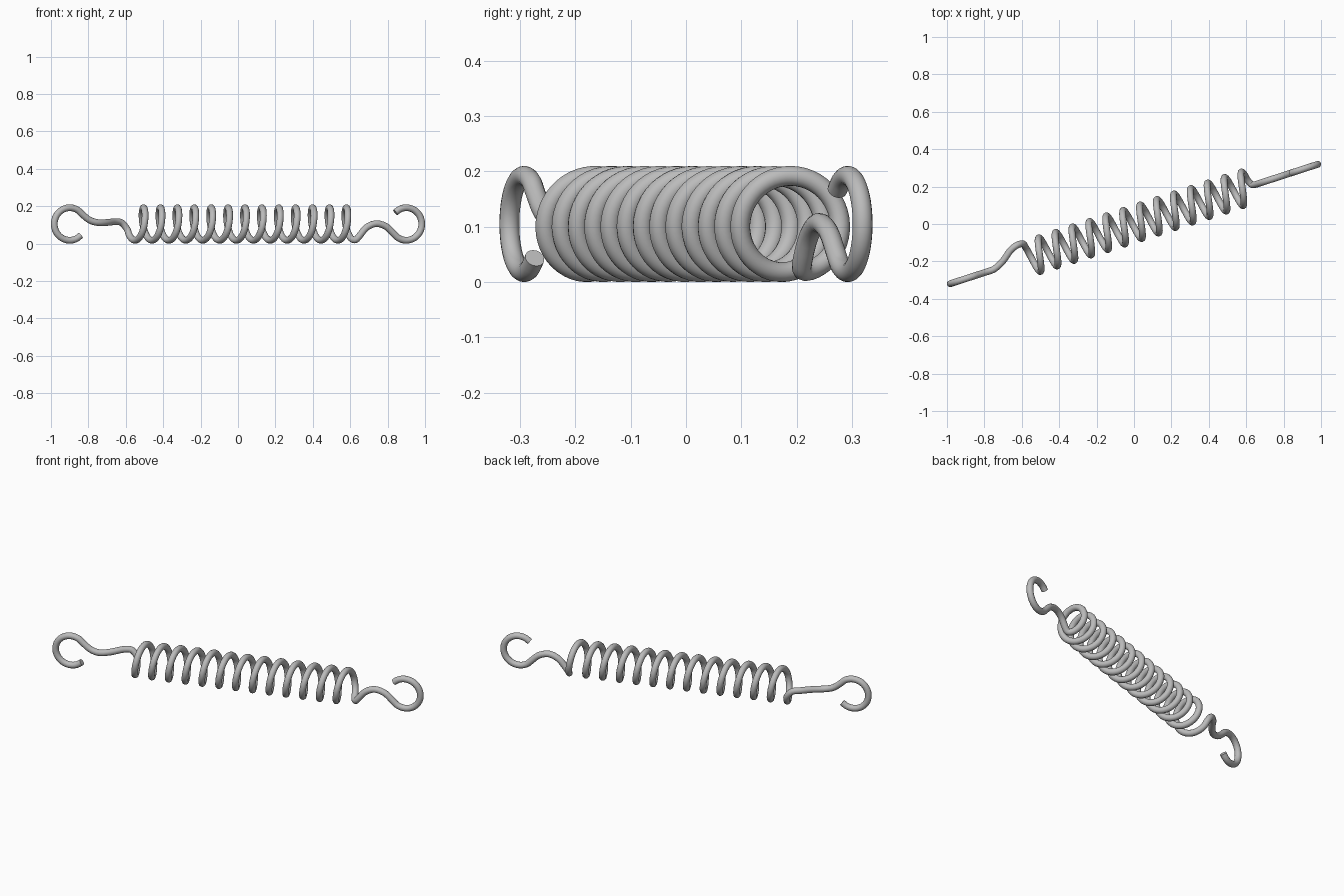
import bpy
from math import sin, cos, radians, tau
from mathutils import Vector, Matrix

cube = bpy.data.objects.get("Cube")
if cube:
    bpy.data.objects.remove(cube)

COIL_R = 0.087      # centreline radius of coil and hooks
WIRE_R = 0.018
MID_Z = COIL_R + WIRE_R
TILT = radians(18)  # heading of the spring axis
PITCH = 0.095
COIL_START = -0.602
HOOK_S = 0.946      # hook centre distance along the axis

# Points are (along axis, sideways, up)


def coil(first, last, per_turn=16):
    count = round((last - first) * per_turn)
    turns = [first + (last - first) * i / count for i in range(count + 1)]
    return [Vector((COIL_START + PITCH * t, COIL_R * cos(tau * t),
                    MID_Z - COIL_R * sin(tau * t))) for t in turns]


def hook(centre, start, end, count=13):
    angles = [radians(start + (end - start) * i / count) for i in range(count + 1)]
    return [Vector((centre + COIL_R * cos(a), 0, MID_Z + COIL_R * sin(a)))
            for a in angles]


def smooth_path(pts, steps=3):
    """Catmull-Rom interpolation through all points."""
    ext = [2 * pts[0] - pts[1]] + pts + [2 * pts[-1] - pts[-2]]
    out = []
    for a, b, c, d in zip(ext, ext[1:], ext[2:], ext[3:]):
        for k in range(steps):
            t = k / steps
            out.append(0.5 * (2 * b + (c - a) * t + (2 * a - 5 * b + 4 * c - d) * t ** 2
                              + (3 * b - a - 3 * c + d) * t ** 3))
    return out + [pts[-1]]


# Transitions between the hooks and the coil
left_neck = [Vector(p) for p in (
    (-0.835, 0, 0.126), (-0.785, 0.002, 0.112), (-0.728, 0.028, 0.113),
    (-0.672, 0.070, 0.117), (-0.628, 0.086, 0.113))]
right_neck = [Vector(p) for p in (
    (0.664, 0.006, 0.021), (0.684, 0, 0.043), (0.722, 0, 0.086),
    (0.775, 0, 0.107), (0.832, 0, 0.092))]

path = smooth_path(hook(-HOOK_S, -45, -322) + left_neck
                   + coil(0.05, 13.19)
                   + right_neck + hook(HOOK_S, 218, 495))
turn = Matrix.Rotation(TILT, 3, 'Z')

# Round wire swept along the path
curve = bpy.data.curves.new("spring_wire", 'CURVE')
curve.dimensions = '3D'
curve.bevel_depth = WIRE_R
curve.bevel_resolution = 6
curve.use_fill_caps = True
spline = curve.splines.new('POLY')
spline.points.add(len(path) - 1)
for point, co in zip(spline.points, path):
    point.co = (*(turn @ co), 1)

wire = bpy.data.objects.new("spring_wire", curve)
bpy.context.collection.objects.link(wire)

# Steel colour
steel = bpy.data.materials.new("grey_steel")
steel.use_nodes = True
grey = (0.5, 0.5, 0.5, 1)
steel.diffuse_color = grey
steel.node_tree.nodes["Principled BSDF"].inputs["Base Color"].default_value = grey
curve.materials.append(steel)

# Turn into a mesh with sharp cut ends
for obj in bpy.context.selected_objects:
    obj.select_set(False)
wire.select_set(True)
bpy.context.view_layer.objects.active = wire
bpy.ops.object.convert(target='MESH')
bpy.ops.object.shade_smooth_by_angle(angle=radians(50))
